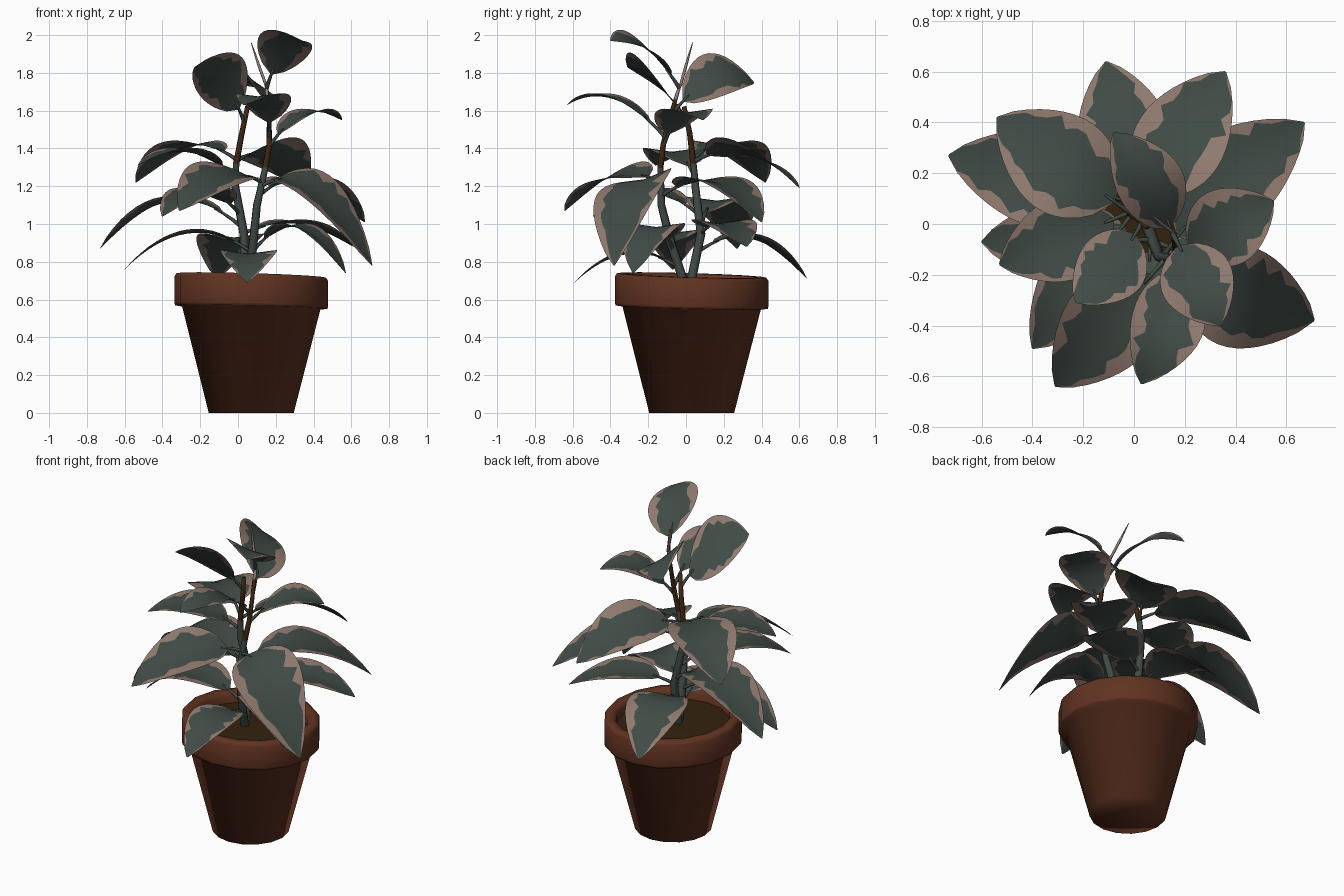
import bpy, bmesh, math, random
from mathutils import Vector

if "Cube" in bpy.data.objects:
    bpy.data.objects.remove(bpy.data.objects["Cube"])

random.seed(4)


def material(name, rgb):
    m = bpy.data.materials.new(name)
    m.diffuse_color = (*rgb, 1)
    m.use_nodes = True
    m.node_tree.nodes["Principled BSDF"].inputs["Base Color"].default_value = m.diffuse_color
    return m


TERRACOTTA = material("terracotta", (0.118, 0.033, 0.015))
SOIL = material("soil_brown", (0.034, 0.016, 0.004))
GREEN = material("leaf_green", (0.052, 0.071, 0.061))
CREAM = material("leaf_margin_pink", (0.27, 0.19, 0.155))
BARK = material("bark_brown", (0.05, 0.02, 0.005))


def finish(name, bm, mats):
    me = bpy.data.meshes.new(name)
    bm.to_mesh(me)
    bm.free()
    for m in mats:
        me.materials.append(m)
    ob = bpy.data.objects.new(name, me)
    bpy.context.collection.objects.link(ob)
    me.shade_smooth()
    return ob


def lathe(name, profile, mat, centre, n=16):
    """Turned shape, its top leaning a little to the right and back."""
    bm = bmesh.new()
    rings = []
    for r, z in profile:
        ring = []
        for i in range(n if r else 1):
            x, y = r * math.cos(2 * math.pi * i / n), r * math.sin(2 * math.pi * i / n)
            lean = .03 * (x + y) * z / .73
            ring.append(bm.verts.new((centre[0] + x, centre[1] + y, z - lean)))
        rings.append(ring if r else ring * n)
    for a, b in zip(rings, rings[1:]):
        for i in range(n):
            j = (i + 1) % n
            bm.faces.new(list(dict.fromkeys((a[i], a[j], b[j], b[i]))))
    return finish(name, bm, [mat])


def tube(bm, pts, radii, n=6):
    rings = []
    for k, p in enumerate(pts):
        d = (pts[min(k + 1, len(pts) - 1)] - pts[max(k - 1, 0)]).normalized()
        side = d.cross(Vector((0.31, 0.95, 0))).normalized()
        up = side.cross(d)
        rings.append([bm.verts.new(p + radii[k] * (side * math.cos(2 * math.pi * i / n)
                                                   + up * math.sin(2 * math.pi * i / n)))
                      for i in range(n)])
    for a, b in zip(rings, rings[1:]):
        for i in range(n):
            bm.faces.new((a[i], a[(i + 1) % n], b[(i + 1) % n], b[i]))
    bm.faces.new(rings[-1])


# Pot with a heavy rim, and the soil inside it
POT = (0.07, 0.03)
lathe("pot", [(0, .004), (.225, 0), (.366, .555), (.403, .56), (.407, .575), (.407, .71),
              (.395, .728), (.35, .728), (.335, .705), (.325, .64)], TERRACOTTA, POT)
lathe("soil", [(.332, .665), (.2, .67), (0, .675)], SOIL, POT)

# Two stems, green below, woody above
STEMS = {
    "front": [Vector(p) for p in ((.05, 0, .66), (.08, -.08, .9), (.10, -.13, 1.1), (.145, -.135, 1.3),
                                  (.165, -.12, 1.42), (.165, -.09, 1.55), (.155, -.055, 1.66),
                                  (.15, -.03, 1.74))],
    "back": [Vector(p) for p in ((.04, .02, .66), (.03, .08, .95), (-.015, .05, 1.2), (-.01, .04, 1.32),
                                 (.02, .02, 1.48), (.05, -.01, 1.62))],
}
for key, pts in STEMS.items():
    bm = bmesh.new()
    tube(bm, pts, [.025, .024, .021, .017, .015, .013, .011, .008], 7)
    for f in bm.faces:
        z = f.calc_center_median().z
        f.material_index = 0 if z < 1.3 else 1 if z < 1.67 else 2
    finish(key + "_stem", bm, [GREEN, BARK, CREAM])

# Rolled new leaf at the top
bm = bmesh.new()
tube(bm, [Vector((.15, -.03, 1.73)), Vector((.11, .0, 1.84)), Vector((.07, .035, 1.96))], [.008, .008, .002])
finish("leaf_bud", bm, [CREAM])


def on_stem(key, z):
    pts = STEMS[key]
    for a, b in zip(pts, pts[1:]):
        if z <= b.z:
            return a.lerp(b, (z - a.z) / (b.z - a.z))
    return pts[-1].copy()


def leaf(name, stem, base_z, tip, mid_z, width, roll=0, bend=0):
    """Arched blade on a stalk, with an irregular pale margin."""
    p0, p2 = on_stem(stem, base_z), Vector(tip)
    flat = Vector((p2.x - p0.x, p2.y - p0.y, 0)).normalized()
    left = Vector((-flat.y, flat.x, 0))
    c = (p0 + p2) / 2 + left * bend * 2
    c.z = 2 * (mid_z - .25 * (p0.z + p2.z))
    a = math.radians(roll)
    side = left * math.cos(a) + Vector((0, 0, math.sin(a)))

    def arc(t):
        return p0 * (1 - t) ** 2 + c * 2 * t * (1 - t) + p2 * t * t

    bm = bmesh.new()
    tube(bm, [arc(.2 * i / 3) for i in range(4)], [.012, .010, .008, .005], 5)
    rows, start = 14, .13
    seams = [[random.choice((.56, .64, .7, .76, .82, .9)) + (.08 if k > 10 else 0)
              for k in range(rows + 1)] for _ in range(2)]
    grid = []
    for k in range(rows + 1):
        t = k / rows
        half = width / 2 * max(0, math.sin(math.pi * t ** .82)) ** .72
        if k in (0, rows):
            half = .004
        mid = arc(start + (1 - start) * t)
        cols = (-1, -seams[0][k], -.4, 0, .4, seams[1][k], 1)
        grid.append([bm.verts.new(mid + side * half * s + Vector((0, 0, .13 * half * abs(s))))
                     for s in cols])
    for r, q in zip(grid, grid[1:]):
        for i in range(6):
            f = bm.faces.new((r[i + 1], r[i], q[i], q[i + 1]))
            f.material_index = 1 if i in (0, 5) else 0
    finish(name, bm, [GREEN, CREAM])


# Leaves: stem, height on stem, tip, height at mid length, width, roll, sideways bend
LEAVES = [
    ("front", 1.72, (.34, -.40, 1.97), 1.93, .31, -20),
    ("back", 1.54, (-.23, -.31, 1.83), 1.75, .35, 38, .02),
    ("front", 1.58, (-.08, .36, 1.75), 1.77, .34, 38, -.03),
    ("front", 1.46, (.03, -.63, 1.63), 1.66, .29, 0, .04),
    ("front", 1.41, (.55, .09, 1.55), 1.58, .31),
    ("back", 1.33, (.36, .60, 1.19), 1.37, .38, -18),
    ("back", 1.34, (-.54, .42, 1.22), 1.41, .40),
    ("back", 1.25, (-.53, -.16, 1.31), 1.38, .33),
    ("front", 1.22, (-.31, -.64, 1.07), 1.25, .38, -15),
    ("back", 1.05, (-.40, -.49, 1.04), 1.17, .32),
    ("front", 1.20, (.71, -.38, .78), 1.18, .42, 14, -.03),
    ("front", 1.15, (.67, .40, 1.01), 1.22, .38, 0, .04),
    ("back", .98, (-.73, .27, .87), 1.12, .38),
    ("front", .85, (-.60, -.07, .76), .95, .33),
    ("front", .85, (.57, -.28, .74), .98, .33),
    ("back", .95, (.61, .32, .88), 1.0, .33),
    ("back", .85, (-.11, .64, .71), .92, .36),
    ("front", .77, (.05, -.59, .69), .84, .30),
]
for n, spec in enumerate(LEAVES, 1):
    leaf("leaf_%02d" % n, *spec)
